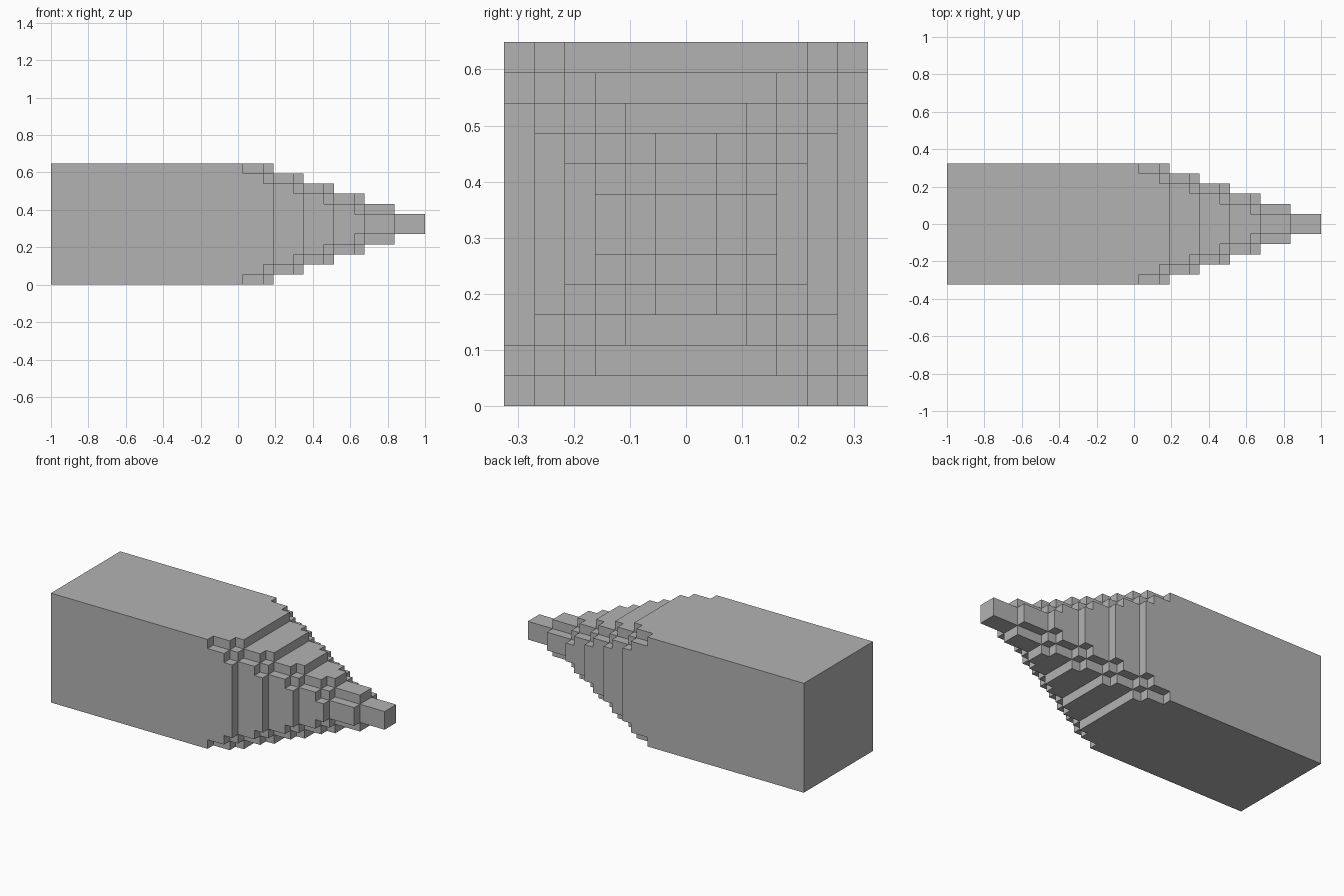
import bpy
import bmesh

# Remove the default object
default = bpy.data.objects.get("Cube")
if default:
    bpy.data.objects.remove(default)

LENGTH = 37         # block units along x
HALF = 6            # half width of the body in units
TIER = 3            # length of each tapering tier
UNIT = 2 / LENGTH

grey = bpy.data.materials.new("plain_grey")
grey.use_nodes = True
colour = (0.45, 0.45, 0.45, 1)
grey.diffuse_color = colour
grey.node_tree.nodes["Principled BSDF"].inputs["Base Color"].default_value = colour


def reach(i, j):
    """Length of the column of blocks in row i, layer j (0 outside the body)."""
    rings = [max(k - HALF + 1, HALF - k) for k in (i, j)]
    outer, inner = max(rings), min(rings)
    if outer > HALF:
        return 0
    end = LENGTH - TIER * (outer - 1)
    if outer == 1:
        return end
    if outer == inner:              # deep notch on the corner
        return end - TIER
    if outer - inner == 1 and outer > 2:    # shallow notch beside it
        return end - 1
    return end


# Stepped body: columns of blocks, with end caps and the exposed side walls
bm = bmesh.new()


def quad(points):
    bm.faces.new([bm.verts.new((x * UNIT - 1, (y - HALF) * UNIT, z * UNIT))
                  for x, y, z in points])


for i in range(2 * HALF):
    for j in range(2 * HALF):
        end = reach(i, j)
        square = [(i, j), (i + 1, j), (i + 1, j + 1), (i, j + 1)]
        quad([(end, y, z) for y, z in square])
        quad([(0, y, z) for y, z in reversed(square)])
        neighbours = [(i, j - 1), (i + 1, j), (i, j + 1), (i - 1, j)]
        for k, beside in enumerate(neighbours):
            (y0, z0), (y1, z1) = square[k], square[(k + 1) % 4]
            for x in range(reach(*beside), end):
                quad([(x, y0, z0), (x, y1, z1), (x + 1, y1, z1), (x + 1, y0, z0)])

# Weld the blocks and merge flat areas into single faces
bmesh.ops.remove_doubles(bm, verts=bm.verts, dist=UNIT / 100)
bmesh.ops.recalc_face_normals(bm, faces=bm.faces)
bmesh.ops.dissolve_limit(bm, angle_limit=0.02, verts=bm.verts, edges=bm.edges)

mesh = bpy.data.meshes.new("stepped_body")
bm.to_mesh(mesh)
bm.free()
mesh.materials.append(grey)
body = bpy.data.objects.new("stepped_body", mesh)
bpy.context.collection.objects.link(body)
